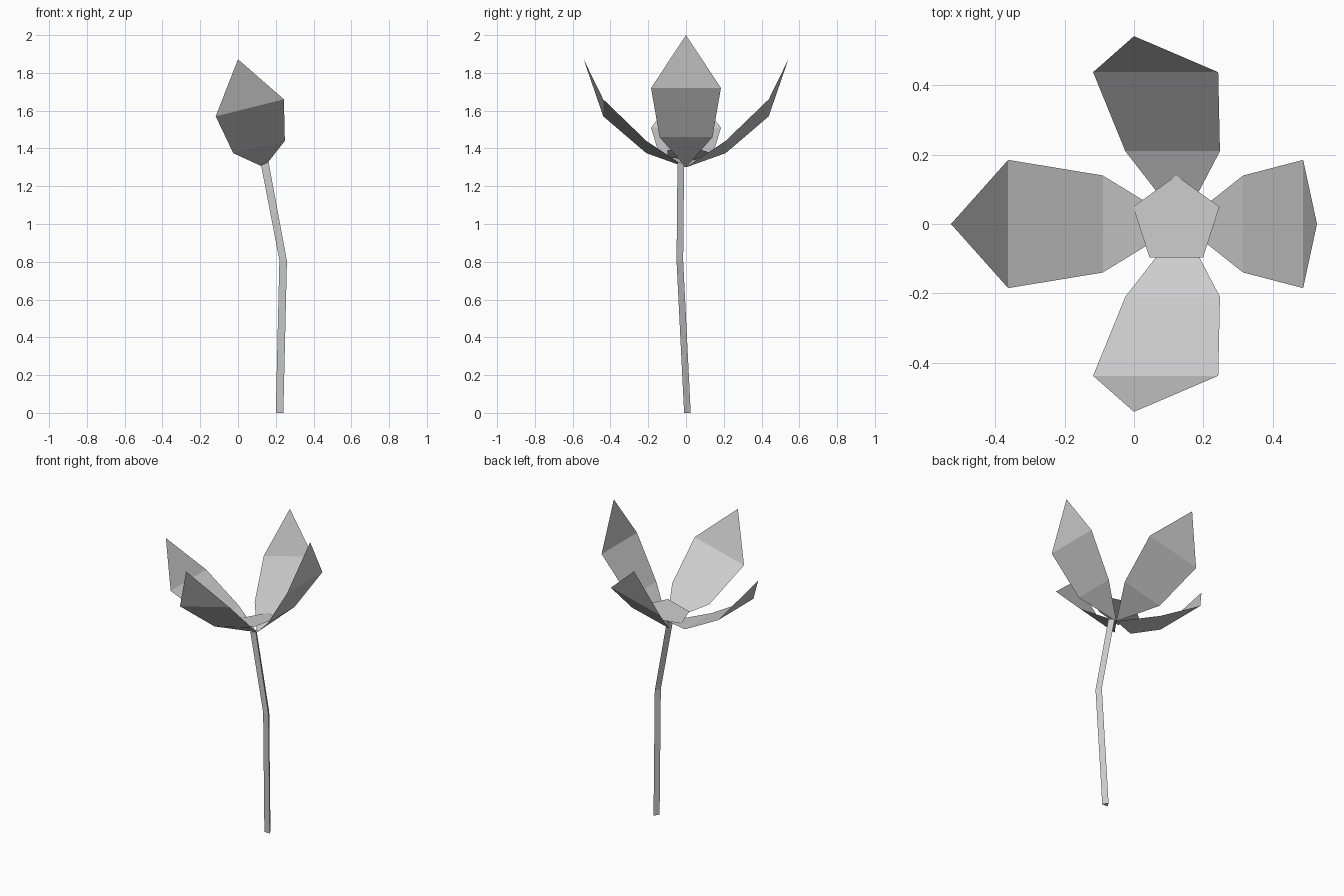
import bpy
import bmesh
from mathutils import Vector

cube = bpy.data.objects.get("Cube")
if cube:
    bpy.data.objects.remove(cube)

grey = bpy.data.materials.new("plain grey")
grey.use_nodes = True
colour = (0.6, 0.6, 0.6, 1)
grey.diffuse_color = colour
grey.node_tree.nodes["Principled BSDF"].inputs["Base Color"].default_value = colour


def finish(name, bm):
    mesh = bpy.data.meshes.new(name)
    bm.to_mesh(mesh)
    bm.free()
    mesh.materials.append(grey)
    obj = bpy.data.objects.new(name, mesh)
    bpy.context.collection.objects.link(obj)
    return obj


BASE = (0.138, 0, 1.3)


def petal(name, mid, shoulder, tip):
    """Thin sheet: a pointed base, a folded blade and a pointed tip."""
    bm = bmesh.new()
    base, m1, m2, s1, s2, top = [bm.verts.new(p) for p in (BASE, *mid, *shoulder, tip)]
    for face in ((base, m1, m2), (m2, m1, s1, s2), (s2, s1, top)):
        bm.faces.new(face)
    bm.normal_update()
    # the inner side of the petal faces up
    if sum(f.normal.z for f in bm.faces) < 0:
        bmesh.ops.reverse_faces(bm, faces=bm.faces[:])
    return finish(name, bm)


def pair(x, y, z):
    return (x, -y, z), (x, y, z)


# Side petals: the left one stands steeper than the right one
petal("left_petal", pair(0.315, 0.14, 1.46), pair(0.488, 0.185, 1.72), (0.528, 0, 2.0))
petal("right_petal", pair(-0.09, 0.14, 1.36), pair(-0.363, 0.185, 1.51), (-0.528, 0, 1.745))

# Front and back petals: mirrored, leaning to one side
for name, s in (("front_petal", -1), ("back_petal", 1)):
    petal(name,
          ((-0.025, s * 0.21, 1.375), (0.248, s * 0.21, 1.44)),
          ((-0.118, s * 0.438, 1.57), (0.243, s * 0.438, 1.66)),
          (0, s * 0.542, 1.872))

# Flower centre: a tilted pentagon sheet
bm = bmesh.new()
bmesh.ops.create_circle(bm, cap_ends=True, segments=5, radius=0.131)
for v in bm.verts:
    v.co += Vector((0.122, 0.009, 0))
    v.co.z = 1.34 + 0.26 * v.co.x
bm.normal_update()
if bm.faces[:][0].normal.z < 0:
    bmesh.ops.reverse_faces(bm, faces=bm.faces[:])
finish("flower_centre", bm)

# Stem: a three-sided tube with one bend; slope tilts each ring
bm = bmesh.new()
rings = []
for x, y, z, slope in ((0.22, 0.002, 0, 0), (0.239, -0.038, 0.807, -0.15), (0.142, -0.033, 1.32, 0.4)):
    corners = ((-0.02, -0.012), (0.02, -0.012), (0, 0.023))
    rings.append([bm.verts.new((x + dx, y + dy, z + slope * dx)) for dx, dy in corners])
for low, high in zip(rings, rings[1:]):
    for i in range(3):
        j = (i + 1) % 3
        bm.faces.new((low[i], low[j], high[j], high[i]))
bm.faces.new(rings[0][::-1])
bm.faces.new(rings[-1])
finish("stem", bm)
